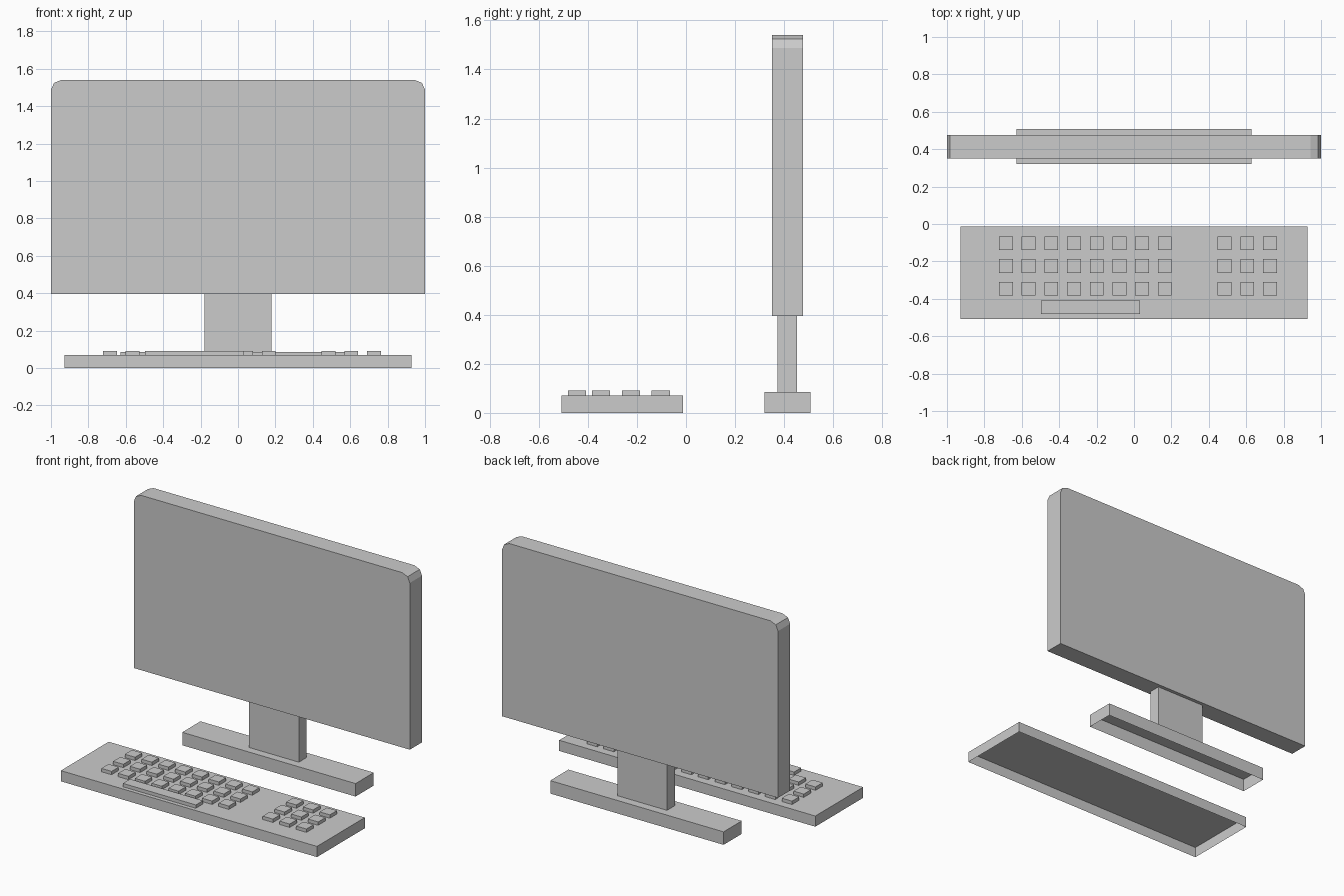
import bpy

if "Cube" in bpy.data.objects:
    bpy.data.objects.remove(bpy.data.objects["Cube"])


def prism(name, profile, y0, y1):
    """Closed solid: x/z profile extruded from y0 to y1."""
    n = len(profile)
    verts = [(x, y, z) for y in (y0, y1) for x, z in profile]
    faces = [tuple(range(n)), tuple(range(2 * n - 1, n - 1, -1))]
    faces += [(i, i + n, (i + 1) % n + n, (i + 1) % n) for i in range(n)]
    return add(name, verts, faces)


def box(name, x0, x1, y0, y1, z0, z1):
    """Box with an open underside, like a moulded shell."""
    verts = [(x, y, z) for z in (z0, z1)
             for x, y in ((x0, y0), (x1, y0), (x1, y1), (x0, y1))]
    faces = [(4, 5, 6, 7)]
    faces += [(i, (i + 1) % 4, (i + 1) % 4 + 4, i + 4) for i in range(4)]
    return add(name, verts, faces)


def add(name, verts, faces):
    mesh = bpy.data.meshes.new(name)
    mesh.from_pydata(verts, [], faces)
    obj = bpy.data.objects.new(name, mesh)
    bpy.context.collection.objects.link(obj)
    return obj


# Monitor panel with two-segment rounded top corners
right = [(1, 0.395), (1, 1.487), (0.984, 1.524), (0.945, 1.54)]
left = [(-x, z) for x, z in reversed(right)]
prism("monitor_panel", right + left, 0.35, 0.476)

# Stand
box("stand_neck", -0.18, 0.18, 0.373, 0.453, 0.085, 0.395)
box("stand_base", -0.628, 0.628, 0.32, 0.508, 0, 0.085)

# Keyboard body
top = 0.07
box("keyboard_body", -0.928, 0.928, -0.508, -0.013, 0, top)

# Keys: main block of eight columns, number pad of three
pitch, half, key_top = 0.1214, 0.037, 0.092
for block, start, columns in (("main_key", -0.685, 8), ("number_key", 0.484, 3)):
    for row in range(3):
        for col in range(columns):
            x, y = start + col * pitch, -0.103 - row * pitch
            box(f"{block}_{row}_{col}", x - half, x + half,
                y - half, y + half, top, key_top)

# Space bar
box("space_bar", -0.497, 0.032, -0.482, -0.408, top, key_top)
